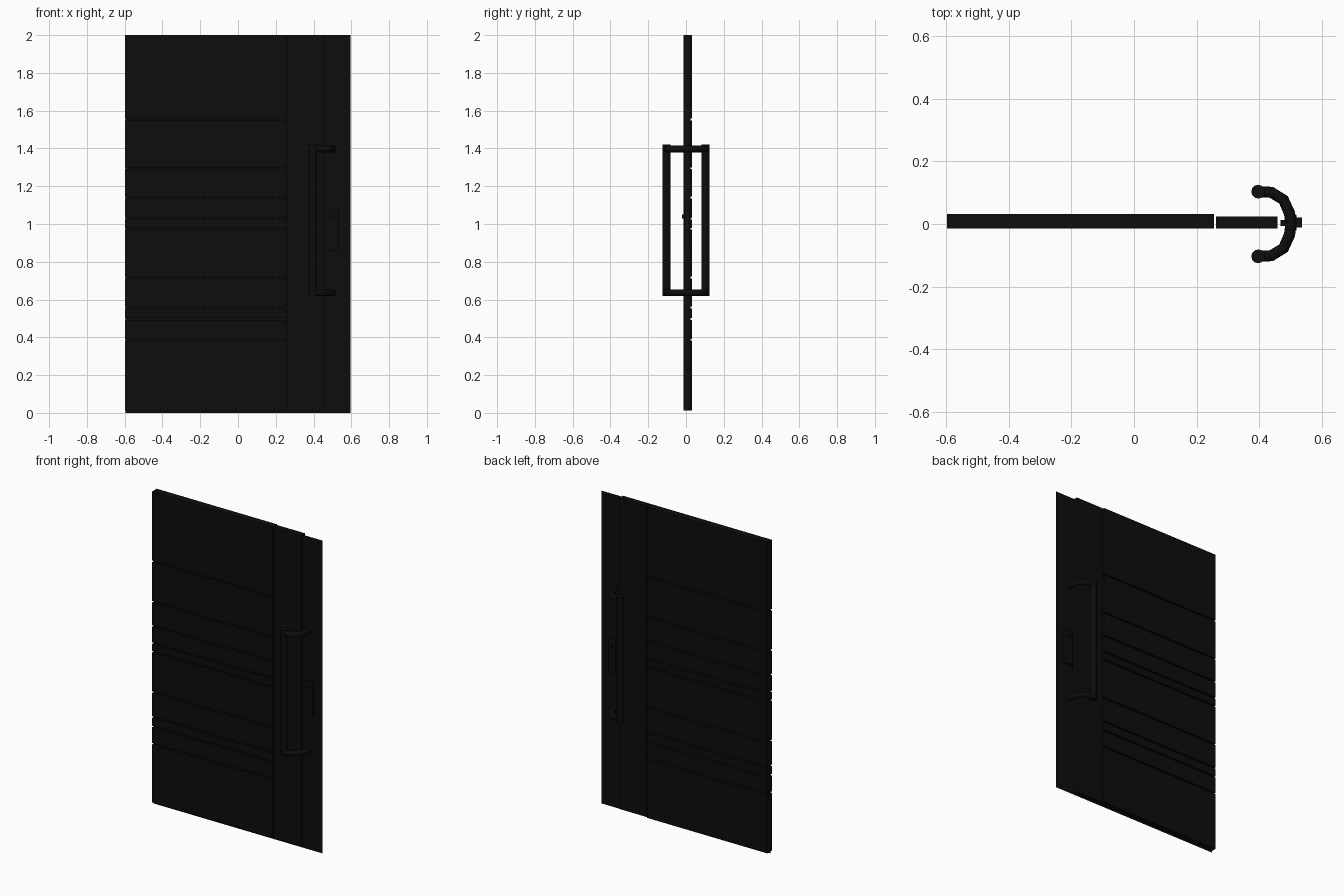
import bpy, math

if "Cube" in bpy.data.objects:
    bpy.data.objects.remove(bpy.data.objects["Cube"])

black = bpy.data.materials.new("black_finish")
black.diffuse_color = (0.004, 0.004, 0.004, 1)
black.use_nodes = True
black.node_tree.nodes["Principled BSDF"].inputs["Base Color"].default_value = black.diffuse_color


def box(name, x0, x1, y0, y1, z0, z1):
    bpy.ops.mesh.primitive_cube_add(size=1, location=((x0 + x1) / 2, (y0 + y1) / 2, (z0 + z1) / 2))
    ob = bpy.context.object
    ob.name = name
    ob.scale = (x1 - x0, y1 - y0, z1 - z0)
    bpy.ops.object.transform_apply(location=False, rotation=False, scale=True)
    ob.data.materials.append(black)
    return ob


def cylinder(name, r, length, loc, rot=(0, 0, 0), sides=12):
    bpy.ops.mesh.primitive_cylinder_add(vertices=sides, radius=r, depth=length, location=loc, rotation=rot)
    ob = bpy.context.object
    ob.name = name
    ob.data.materials.append(black)
    bpy.ops.object.shade_smooth_by_angle()
    return ob


def tube(name, pts, r):
    cu = bpy.data.curves.new(name, 'CURVE')
    cu.dimensions = '3D'
    cu.bevel_depth = r
    cu.bevel_resolution = 2
    cu.use_fill_caps = True
    sp = cu.splines.new('POLY')
    sp.points.add(len(pts) - 1)
    for p, co in zip(sp.points, pts):
        p.co = (*co, 1)
    cu.materials.append(black)
    ob = bpy.data.objects.new(name, cu)
    bpy.context.collection.objects.link(ob)
    return ob


# Thin sheet filling the whole door
bpy.ops.mesh.primitive_plane_add(size=1, location=(0, 0.0, 1), rotation=(math.pi / 2, 0, 0))
sheet = bpy.context.object
sheet.name = "door_sheet"
sheet.scale = (1.192, 2, 1)
sheet.data.materials.append(black)

# Horizontal planks separated by narrow gaps
gaps = [0.387, 0.498, 0.558, 0.717, 0.975, 1.03, 1.14, 1.295, 1.553]
half = 0.005
edges = [0.012 - half] + gaps + [2 + half]
for i, (a, b) in enumerate(zip(edges, edges[1:])):
    box(f"plank_{i + 1}", -0.597, 0.255, -0.014, 0.032, a + half, b - half)

# Vertical stile beside the planks
box("vertical_stile", 0.262, 0.457, -0.014, 0.024, 0.012, 2)

# Pull handles on both faces, joined by curved brackets through the door
for side, y in (("front", -0.103), ("back", 0.103)):
    cylinder(f"{side}_handle_bar", 0.022, 0.80, (0.396, y, 1.02))
half_arc = [(0.396, 0.103), (0.438, 0.101), (0.477, 0.077), (0.496, 0.034)]
arc = half_arc + [(0.501, 0)] + [(x, -y) for x, y in reversed(half_arc)]
for name, z in (("lower", 0.636), ("upper", 1.397)):
    tube(f"{name}_handle_bracket", [(x, y, z) for x, y in arc], 0.018)

# Lock case and key cylinder
box("lock_case", 0.485, 0.535, -0.011, 0.02, 0.86, 1.08)
box("lock_bolt", 0.468, 0.486, -0.006, 0.013, 0.87, 1.07)
cylinder("key_cylinder", 0.011, 0.05, (0.508, 0.004, 1.04), (math.pi / 2, 0, 0))
